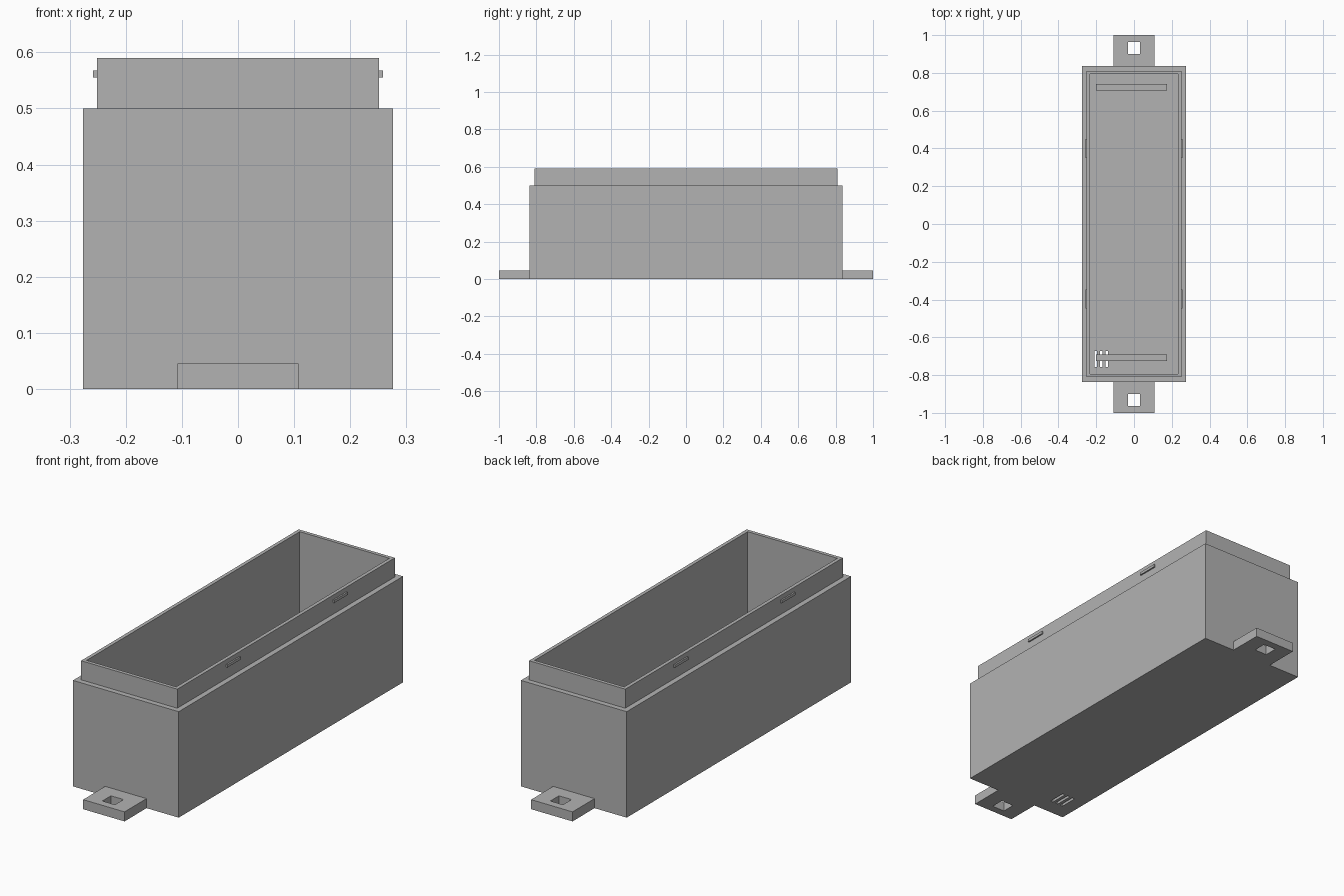
import bpy
import bmesh

cube = bpy.data.objects.get("Cube")
if cube:
    bpy.data.objects.remove(cube, do_unlink=True)

grey = bpy.data.materials.new("plain grey")
grey.use_nodes = True
colour = (0.45, 0.45, 0.45, 1)
grey.diffuse_color = colour
grey.node_tree.nodes["Principled BSDF"].inputs["Base Color"].default_value = colour


def rect(x0, x1, y0, y1, z):
    return [(x0, y0, z), (x1, y0, z), (x1, y1, z), (x0, y1, z)]


def loft(name, loops, closed=False):
    """Join successive rectangles; cap the ends, or return to the first."""
    bm = bmesh.new()
    rings = [[bm.verts.new(p) for p in loop] for loop in loops]
    pairs = list(zip(rings, rings[1:]))
    if closed:
        pairs.append((rings[-1], rings[0]))
    else:
        bm.faces.new(rings[0])
        bm.faces.new(rings[-1])
    for a, b in pairs:
        for i in range(4):
            j = (i + 1) % 4
            bm.faces.new((a[i], a[j], b[j], b[i]))
    bmesh.ops.recalc_face_normals(bm, faces=bm.faces[:])
    mesh = bpy.data.meshes.new(name)
    bm.to_mesh(mesh)
    bm.free()
    mesh.materials.append(grey)
    obj = bpy.data.objects.new(name, mesh)
    bpy.context.collection.objects.link(obj)
    return obj


def box(name, x0, x1, y0, y1, z0, z1):
    return loft(name, [rect(x0, x1, y0, y1, z0), rect(x0, x1, y0, y1, z1)])


# Open case: outer wall, shoulder, raised lip and cavity
HX, HY, WALL_TOP, LIP_TOP, FLOOR = 0.276, 0.836, 0.5, 0.59, 0.043
STEP, RIM = 0.025, 0.017


def ring(inset, z):
    return rect(inset - HX, HX - inset, inset - HY, HY - inset, z)


case = loft("case", [ring(0, 0), ring(0, WALL_TOP), ring(STEP, WALL_TOP),
                     ring(STEP, LIP_TOP), ring(STEP + RIM, LIP_TOP),
                     ring(STEP + RIM, FLOOR)])

# Three vent slots through the floor
for x in (-0.203, -0.174, -0.145):
    cutter = box("slot_cutter", x - 0.007, x + 0.007, -0.758, -0.672, -0.1, 0.1)
    cutter.hide_render = True
    cut = case.modifiers.new("slot", "BOOLEAN")
    cut.operation = "DIFFERENCE"
    cut.solver = "EXACT"
    cut.object = cutter
    bpy.context.view_layer.objects.active = case
    bpy.ops.object.modifier_apply(modifier=cut.name)
    bpy.data.objects.remove(cutter, do_unlink=True)

# Low board supports standing on the floor
for name, y in (("front_support", -0.708), ("back_support", 0.725)):
    box(name, -0.2, 0.176, y - 0.017, y + 0.017, FLOOR, 0.1)

# Mounting tabs with square screw holes
for name, s in (("front_tab", -1), ("back_tab", 1)):
    y0, y1 = sorted((s * HY, s * 1.0))
    h0, h1 = sorted((s * 0.9, s * 0.964))
    loft(name, [rect(-0.108, 0.108, y0, y1, 0),
                rect(-0.108, 0.108, y0, y1, 0.045),
                rect(-0.033, 0.033, h0, h1, 0.045),
                rect(-0.033, 0.033, h0, h1, 0)], closed=True)

# Snap catches on both sides of the lip
for side, s in (("left", 1), ("right", -1)):
    x0, x1 = sorted((s * 0.249, s * 0.258))
    for end, y in (("front", -0.397), ("back", 0.4)):
        box(f"{end}_{side}_catch", x0, x1, y - 0.05, y + 0.05, 0.555, 0.568)
